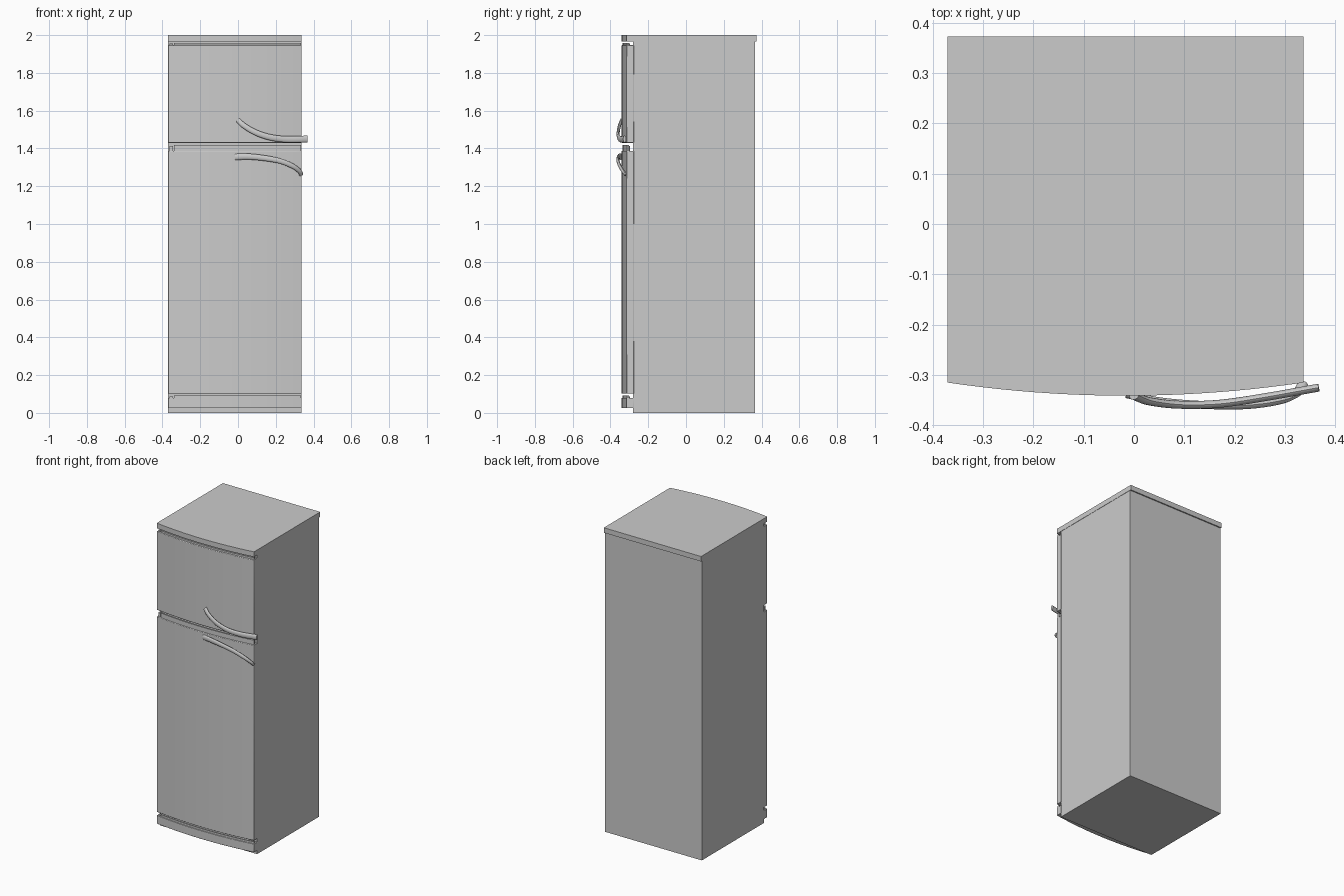
import bpy, bmesh, math
from mathutils import Vector

cube = bpy.data.objects.get("Cube")
if cube:
    bpy.data.objects.remove(cube, do_unlink=True)

grey = bpy.data.materials.new("light grey enamel")
grey.use_nodes = True
colour = (0.6, 0.6, 0.6, 1)
grey.diffuse_color = colour
grey.node_tree.nodes["Principled BSDF"].inputs["Base Color"].default_value = colour

LEFT, RIGHT = -0.37, 0.337
MID, HALF = (LEFT + RIGHT) / 2, (RIGHT - LEFT) / 2
RECESS = -0.28


def finish(name, bm, bevel=0):
    bmesh.ops.recalc_face_normals(bm, faces=bm.faces)
    mesh = bpy.data.meshes.new(name)
    bm.to_mesh(mesh)
    bm.free()
    mesh.materials.append(grey)
    obj = bpy.data.objects.new(name, mesh)
    bpy.context.collection.objects.link(obj)
    if bevel:
        mod = obj.modifiers.new("soft edges", "BEVEL")
        mod.width, mod.segments = bevel, 2
        mod.limit_method, mod.angle_limit = "ANGLE", math.radians(40)
    bpy.ops.object.select_all(action="DESELECT")
    obj.select_set(True)
    bpy.context.view_layer.objects.active = obj
    bpy.ops.object.shade_smooth_by_angle(angle=math.radians(35))
    return obj


def front_y(x):
    return -0.341 + 0.026 * ((x - MID) / HALF) ** 2


def bowed_slab(name, z0, z1, back=None, depth=0.01, inset=0.0, x0=LEFT, x1=RIGHT, bevel=0):
    """Slab with a bowed front; its back is flat, or follows the bow."""
    steps = 20
    xs = [x0 + (x1 - x0) * i / steps for i in range(steps + 1)]
    outline = [(x, front_y(x) + inset) for x in xs]
    if back is None:
        outline += [(x, front_y(x) + inset + depth) for x in reversed(xs)]
    else:
        outline += [(x1, back), (x0, back)]
    bm = bmesh.new()
    base = bm.faces.new([bm.verts.new((x, y, z0)) for x, y in outline])
    top = bmesh.ops.extrude_face_region(bm, geom=[base])["geom"]
    bmesh.ops.translate(bm, vec=(0, 0, z1 - z0),
                        verts=[v for v in top if isinstance(v, bmesh.types.BMVert)])
    return finish(name, bm, bevel)


def box(name, lo, hi):
    bm = bmesh.new()
    bmesh.ops.create_cube(bm, size=1)
    for v in bm.verts:
        v.co = Vector(a + (b - a) * (c + 0.5) for a, b, c in zip(lo, hi, v.co))
    return finish(name, bm)


def handle(name, points, radii):
    """Flattened tube swept along a smooth curve through the points."""
    pts = [Vector(p) for p in points]
    ext = [2 * pts[0] - pts[1]] + pts + [2 * pts[-1] - pts[-2]]
    path = []
    for i in range(1, len(ext) - 2):
        a, b, c, d = ext[i - 1:i + 3]
        for k in range(6):
            t = k / 6
            path.append(0.5 * (2 * b + (c - a) * t + (2 * a - 5 * b + 4 * c - d) * t ** 2
                               + (3 * b - a - 3 * c + d) * t ** 3))
    path.append(pts[-1])
    bm, rings, sides = bmesh.new(), [], 14
    for i, p in enumerate(path):
        tangent = (path[min(i + 1, len(path) - 1)] - path[max(i - 1, 0)]).normalized()
        up = tangent.cross(Vector((0, 1, 0))).normalized()
        out = up.cross(tangent)
        f = i / (len(path) - 1)
        height = radii[0] + (radii[1] - radii[0]) * f
        ring = []
        for s in range(sides):
            a = math.tau * s / sides
            ring.append(bm.verts.new(p + up * height * math.cos(a) + out * 0.008 * math.sin(a)))
        rings.append(ring)
    for r, q in zip(rings, rings[1:]):
        for s in range(sides):
            n = (s + 1) % sides
            bm.faces.new((r[s], r[n], q[n], q[s]))
    bm.faces.new(rings[0])
    bm.faces.new(rings[-1])
    return finish(name, bm)


# Cabinet and slightly overhanging top
box("cabinet", (LEFT, RECESS, 0), (RIGHT - 0.002, 0.364, 1.975))
bowed_slab("top_cap", 1.967, 2.0, back=0.372)

# Doors and plinth
bowed_slab("upper_door", 1.43, 1.947, back=RECESS + 0.005, bevel=0.003)
bowed_slab("lower_door", 0.102, 1.387, back=RECESS + 0.005, bevel=0.003)
bowed_slab("plinth", 0.025, 0.08, back=RECESS + 0.005, bevel=0.002)

# Finger lips in the gaps between panels, with small hinge blocks at the right
for name, z0, z1 in (("top", 1.944, 1.959), ("middle", 1.384, 1.417), ("bottom", 0.076, 0.092)):
    bowed_slab(name + "_gap_lip", z0, z1, inset=0.004, x0=LEFT + 0.03, x1=RIGHT - 0.004)
    bowed_slab(name + "_hinge", z0, z1 - 0.004, inset=0.006, depth=0.014,
               x0=LEFT + 0.008, x1=LEFT + 0.025)

# Sweeping handles
handle("upper_handle", [(0, -0.341, 1.55), (0.03, -0.352, 1.522), (0.09, -0.359, 1.486),
                        (0.17, -0.357, 1.459), (0.26, -0.344, 1.448), (0.367, -0.325, 1.45)],
       (0.013, 0.018))
handle("lower_handle", [(-0.015, -0.338, 1.355), (0.05, -0.352, 1.357), (0.13, -0.359, 1.35),
                        (0.22, -0.36, 1.334), (0.29, -0.35, 1.306), (0.325, -0.334, 1.28),
                        (0.335, -0.318, 1.26)],
       (0.017, 0.011))
